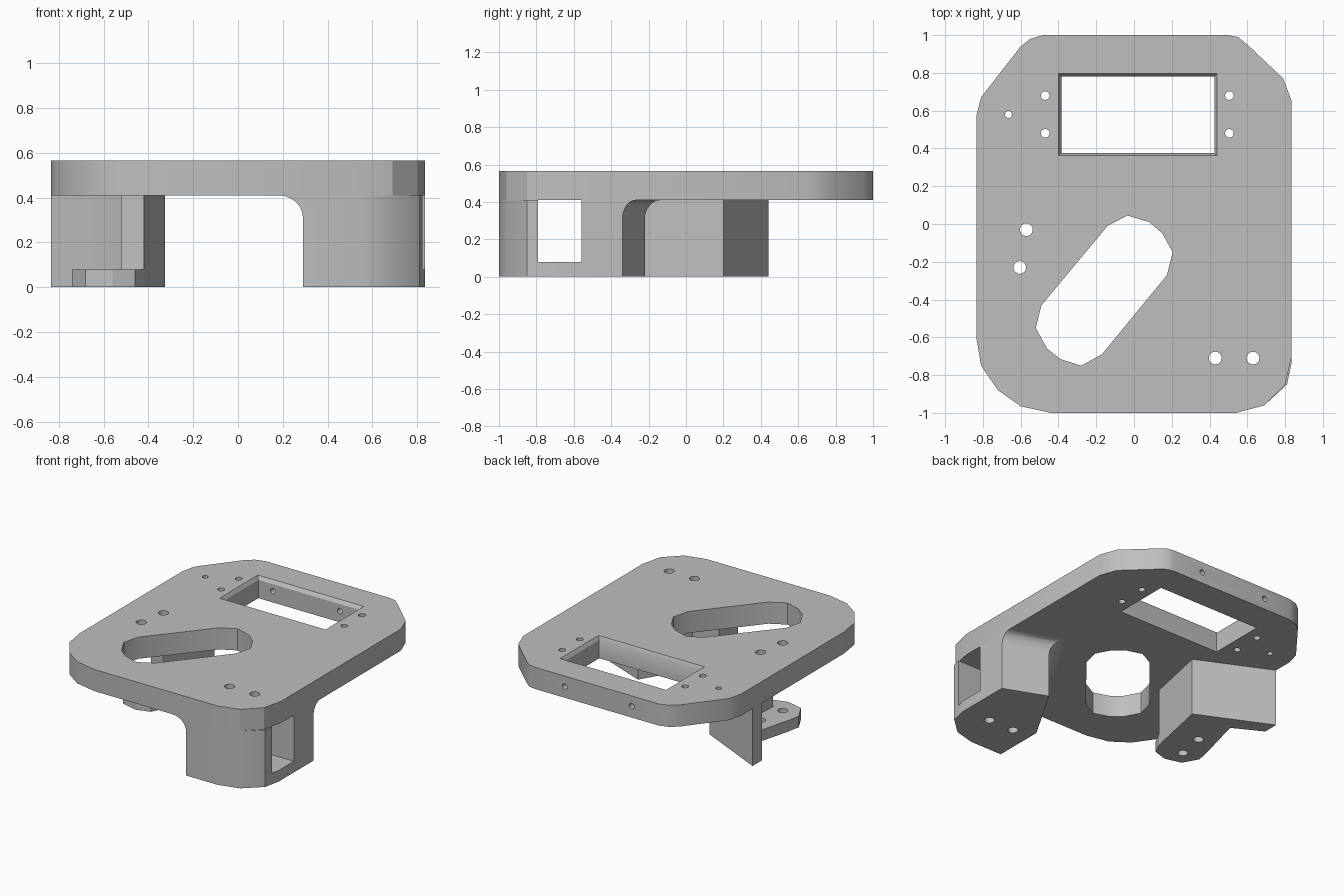
import bpy, bmesh, math
from mathutils import Matrix

old = bpy.data.objects.get("Cube")
if old:
    bpy.data.objects.remove(old, do_unlink=True)

grey = bpy.data.materials.new("plain grey")
grey.use_nodes = True
grey.diffuse_color = (0.52, 0.52, 0.52, 1)
grey.node_tree.nodes["Principled BSDF"].inputs["Base Color"].default_value = (0.52, 0.52, 0.52, 1)

UNDER, TOP, FLOOR = 0.41, 0.565, 0.08


def loft(name, sections):
    """Solid through a stack of (z, outline) sections."""
    bm = bmesh.new()
    rings = [[bm.verts.new((x, y, z)) for x, y in pts] for z, pts in sections]
    n = len(rings[0])
    for a, b in zip(rings, rings[1:]):
        for i in range(n):
            j = (i + 1) % n
            bm.faces.new((a[i], a[j], b[j], b[i]))
    bm.faces.new(rings[0])
    bm.faces.new(rings[-1])
    bmesh.ops.recalc_face_normals(bm, faces=bm.faces)
    mesh = bpy.data.meshes.new(name)
    bm.to_mesh(mesh)
    bm.free()
    mesh.materials.append(grey)
    obj = bpy.data.objects.new(name, mesh)
    bpy.context.collection.objects.link(obj)
    return obj


def prism(name, pts, z0, z1):
    return loft(name, [(z0, pts), (z1, pts)])


def rect(x0, x1, y0, y1):
    return [(x0, y0), (x1, y0), (x1, y1), (x0, y1)]


def circle(x, y, r, n=16):
    return [(x + r * math.cos(math.tau * i / n), y + r * math.sin(math.tau * i / n)) for i in range(n)]


def cut(obj, cutter):
    """Subtract the cutter, then discard it."""
    cutter.hide_render = True
    mod = obj.modifiers.new("cut", 'BOOLEAN')
    mod.operation = 'DIFFERENCE'
    mod.solver = 'EXACT'
    mod.object = cutter
    bpy.context.view_layer.objects.active = obj
    bpy.ops.object.modifier_apply(modifier=mod.name)
    bpy.data.objects.remove(cutter, do_unlink=True)


def drill(obj, x, y, r):
    cut(obj, prism("drill", circle(x, y, r), -0.1, 0.7))


# Top plate with clipped, rounded corners
plate = prism("top_plate", [
    (-0.835, 0.57), (-0.81, 0.67), (-0.60, 0.94), (-0.55, 0.98), (-0.48, 1), (0.5, 1),
    (0.55, 0.99), (0.6, 0.95), (0.79, 0.77), (0.835, 0.65), (0.835, -0.7), (0.8, -0.85),
    (0.69, -0.96), (0.54, -1), (-0.44, -1), (-0.6, -0.965), (-0.72, -0.88),
    (-0.81, -0.75), (-0.835, -0.6)], UNDER, TOP)

# Rectangular opening with a bevelled rim
inner = rect(-0.385, 0.425, 0.375, 0.78)
rim = rect(-0.4, 0.44, 0.363, 0.797)
cut(plate, loft("opening", [(0.3, inner), (TOP - 0.025, inner), (TOP, rim), (0.6, rim)]))

# Slanted slot
cut(plate, prism("slot", [
    (-0.035, 0.045), (0.08, 0.01), (0.15, -0.05), (0.205, -0.15), (0.175, -0.27),
    (-0.17, -0.69), (-0.28, -0.75), (-0.39, -0.715), (-0.46, -0.66), (-0.52, -0.55),
    (-0.49, -0.43), (-0.14, -0.01)], 0.3, 0.7))

# Screw holes beside the opening and one pilot hole
for x in (-0.47, 0.505):
    for y in (0.48, 0.68):
        drill(plate, x, y, 0.023)
drill(plate, -0.665, 0.58, 0.019)

# Cross holes from the back edge into the opening
for x in (-0.27, 0.26):
    pin = prism("cross_drill", circle(0, 0, 0.02), 0, 0.5)
    pin.data.transform(Matrix.Translation((x, 1.1, 0.49)) @ Matrix.Rotation(math.pi / 2, 4, 'X'))
    cut(plate, pin)

# Front leg: fixed outer corner, inner sides flare into the plate
outer = [(0.29, -1), (0.54, -1), (0.69, -0.96), (0.81, -0.85), (0.835, -0.73), (0.835, -0.34)]
inside = [(0.535, -0.22), (0.29, -0.64)]


def leg_outline(t):
    def flare(p):
        return (0.835 + (p[0] - 0.835) * (1 + 0.2 * t), -1 + (p[1] + 1) * (1 + 0.11 * t))
    return [flare(outer[0])] + outer[1:-1] + [flare(p) for p in outer[-1:] + inside]


sections = [(0, leg_outline(0))]
for i in range(7):
    a = math.pi / 2 * i / 6
    sections.append((UNDER - 0.1 + 0.1 * math.sin(a), leg_outline(1 - math.cos(a))))
leg = loft("front_leg", sections)
cut(leg, prism("channel", rect(0, 1, -0.79, -0.56), FLOOR, 0.5))

# Side bracket: an angled wall and a flat foot
wall = prism("bracket_wall", [
    (-0.42, -0.25), (-0.325, 0.2), (-0.835, 0.44), (-0.835, 0.33),
    (-0.63, 0.22), (-0.5, 0.12), (-0.52, -0.24)], 0, UNDER)
foot = prism("bracket_foot", [
    (-0.42, -0.25), (-0.46, -0.33), (-0.56, -0.36), (-0.68, -0.33), (-0.74, -0.22),
    (-0.72, -0.12), (-0.63, 0.22), (-0.5, 0.12), (-0.52, -0.24)], 0, FLOOR)

# Bolt holes run through the plate and the feet
for part, spots in ((leg, [(0.43, -0.71), (0.63, -0.71)]), (foot, [(-0.57, -0.03), (-0.605, -0.23)])):
    for x, y in spots:
        drill(plate, x, y, 0.034)
        drill(part, x, y, 0.034)

# Smooth the rounded sides, keep the edges crisp
bpy.ops.object.select_all(action='DESELECT')
for obj in (plate, leg, wall, foot):
    obj.select_set(True)
bpy.context.view_layer.objects.active = plate
bpy.ops.object.shade_smooth_by_angle(angle=math.radians(30))
